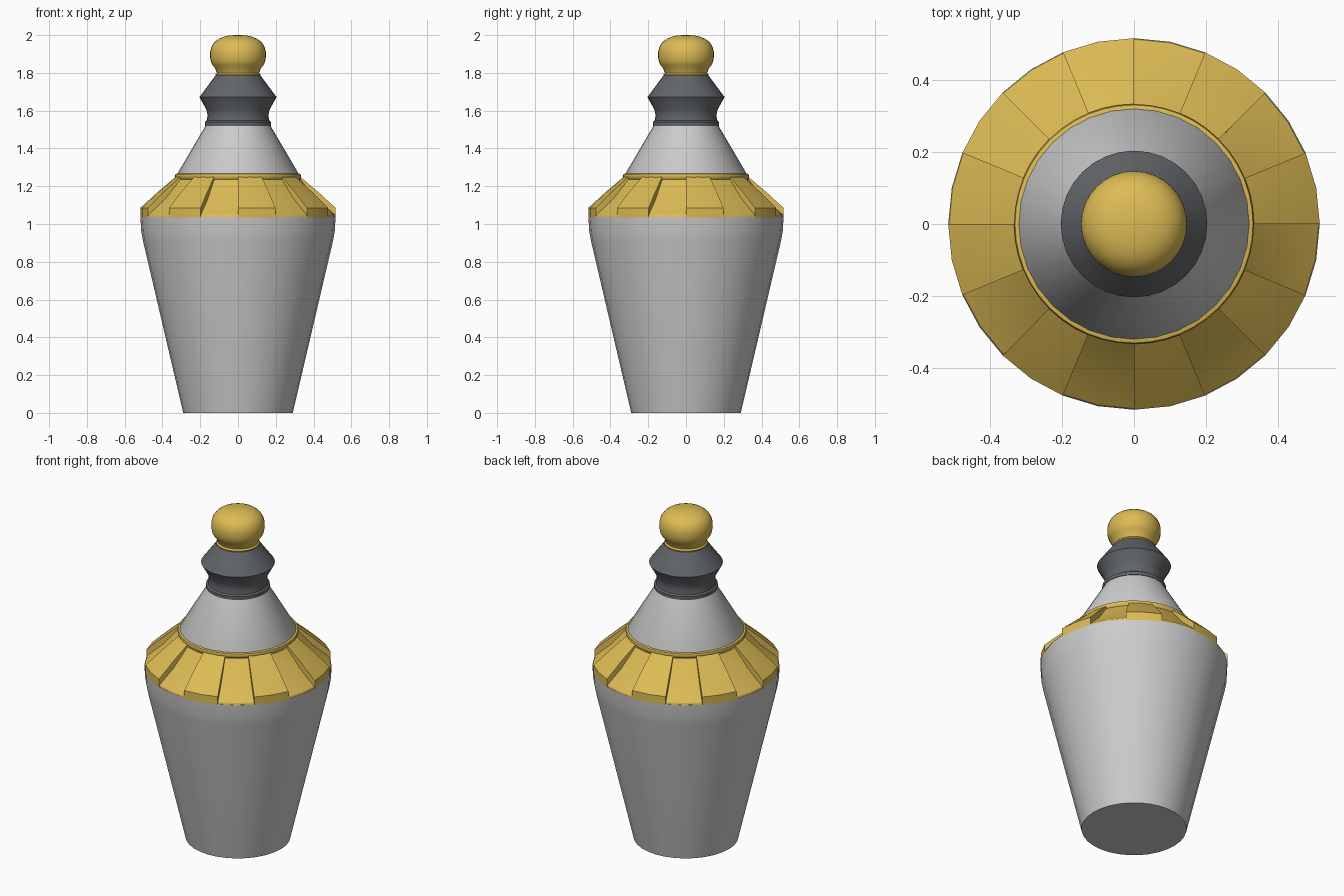
import bpy, bmesh, math

if "Cube" in bpy.data.objects:
    bpy.data.objects.remove(bpy.data.objects["Cube"])

def material(name, color):
    m = bpy.data.materials.new(name)
    m.diffuse_color = color
    m.use_nodes = True
    m.node_tree.nodes["Principled BSDF"].inputs["Base Color"].default_value = m.diffuse_color
    return m

GOLD = material("gold", (0.72, 0.50, 0.09, 1))
DARK = material("dark_grey", (0.12, 0.13, 0.14, 1))

def finish(bm, name, mat, angle):
    bmesh.ops.remove_doubles(bm, verts=bm.verts, dist=1e-5)
    bmesh.ops.recalc_face_normals(bm, faces=bm.faces)
    mesh = bpy.data.meshes.new(name)
    bm.to_mesh(mesh)
    bm.free()
    ob = bpy.data.objects.new(name, mesh)
    bpy.context.collection.objects.link(ob)
    if mat:
        mesh.materials.append(mat)
    bpy.ops.object.select_all(action='DESELECT')
    ob.select_set(True)
    bpy.context.view_layer.objects.active = ob
    bpy.ops.object.shade_smooth_by_angle(angle=math.radians(angle))
    return ob

def point(r, z, a):
    return (r * math.cos(a), r * math.sin(a), z)

def lathe(name, profile, mat=None, n=32, angle=35):
    """Revolve (radius, height) points and cap both ends."""
    bm = bmesh.new()
    rings = [[bm.verts.new(point(r, z, math.tau * i / n)) for i in range(n)]
             for r, z in profile]
    for lo, hi in zip(rings, rings[1:]):
        for i in range(n):
            j = (i + 1) % n
            bm.faces.new((lo[i], lo[j], hi[j], hi[i]))
    bm.faces.new(rings[0])
    bm.faces.new(rings[-1])
    return finish(bm, name, mat, angle)

# Tapered vessel and upper cone
lathe("body", [(0.29, 0), (0.503, 0.91), (0.512, 0.96), (0.517, 1.04)])
lathe("shoulder_cone", [(0.322, 1.24), (0.322, 1.265), (0.175, 1.515), (0.17, 1.53)])

# Gold collar: alternating raised and recessed panels
RAISED = [(0.517, 1.035), (0.517, 1.085), (0.43, 1.165), (0.33, 1.25)]
RECESSED = [(0.517, 1.035), (0.512, 1.05), (0.42, 1.13), (0.33, 1.235)]
bm = bmesh.new()
step = math.tau / 16
for k in range(16):
    profile = RECESSED if k % 2 else RAISED
    for h in range(2):
        a, b = (k + h / 2) * step, (k + (h + 1) / 2) * step
        for p, q in zip(profile, profile[1:]):
            bm.faces.new([bm.verts.new(point(*c)) for c in
                          ((*p, a), (*p, b), (*q, b), (*q, a))])
    # Step wall between neighbouring panels
    for i in range(3):
        quad = [RECESSED[i], RECESSED[i + 1], RAISED[i + 1]]
        if i:
            quad.append(RAISED[i])
        bm.faces.new([bm.verts.new(point(*c, k * step)) for c in quad])
finish(bm, "panelled_collar", GOLD, 30)

# Thin gold band above the collar
lathe("collar_band", [(0.325, 1.235), (0.331, 1.243), (0.334, 1.255),
                      (0.331, 1.264), (0.318, 1.268)], GOLD, n=48)

# Dark waisted neck
lathe("neck", [(0.165, 1.515), (0.176, 1.52), (0.176, 1.54), (0.166, 1.547),
               (0.161, 1.575), (0.167, 1.605), (0.204, 1.672), (0.12, 1.785)], DARK)

# Gold knob: small lip and rounded-square ball
knob = [(0.118, 1.782), (0.12, 1.792), (0.112, 1.8)]
for i in range(1, 13):
    t = math.radians(-50 + 136 * i / 12)
    r = 0.148 * math.cos(t) ** 0.8
    z = 1.895 + 0.105 * math.copysign(abs(math.sin(t)) ** 0.85, t)
    knob.append((r, z))
knob.append((0.004, 2.0))
lathe("knob", knob, GOLD, angle=50)
